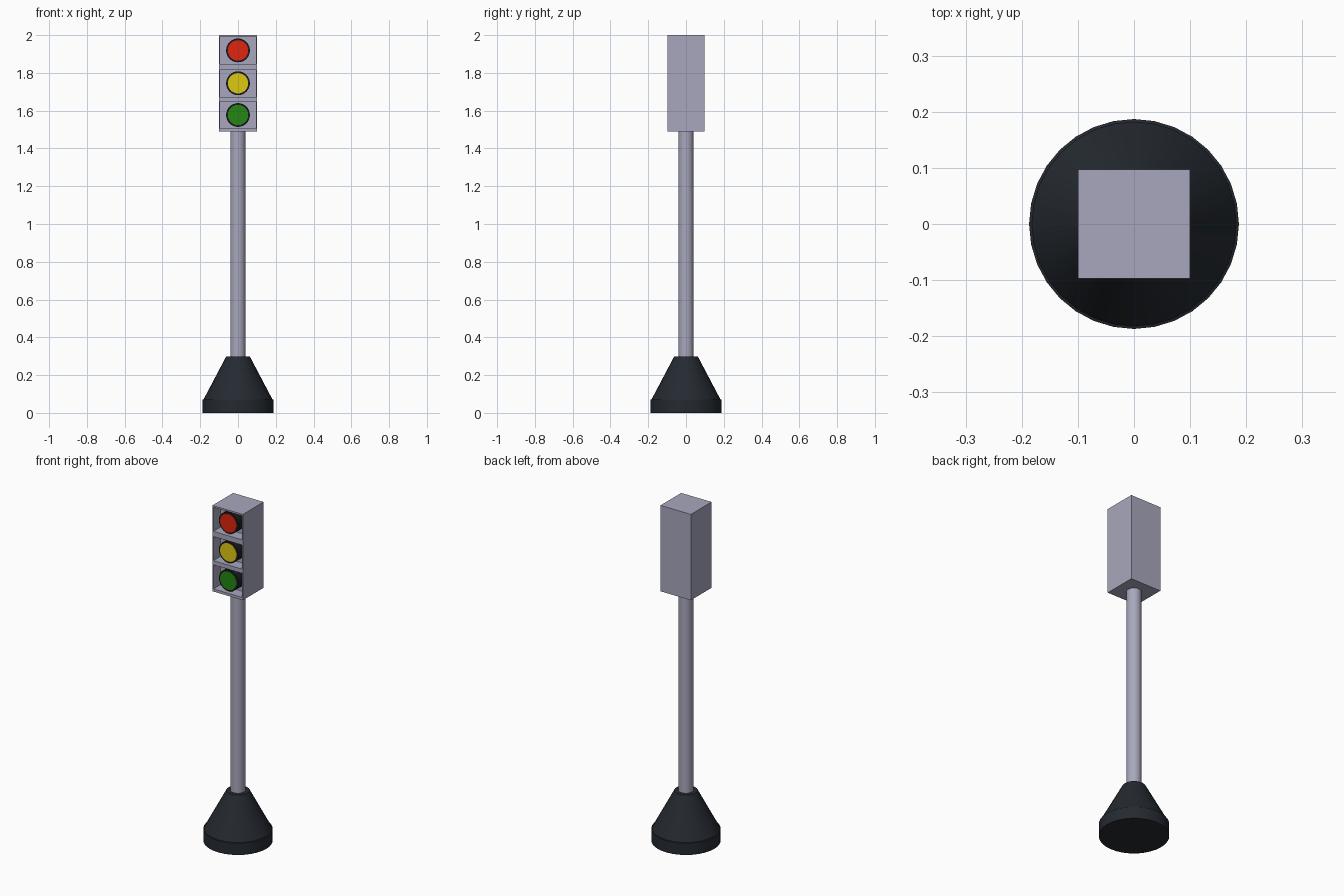
import bpy, bmesh, math
from mathutils import Matrix

if "Cube" in bpy.data.objects:
    bpy.data.objects.remove(bpy.data.objects["Cube"])


def material(name, rgb):
    m = bpy.data.materials.new(name)
    m.diffuse_color = (*rgb, 1)
    m.use_nodes = True
    m.node_tree.nodes["Principled BSDF"].inputs["Base Color"].default_value = m.diffuse_color
    return m


metal = material("pale_metal", (0.39, 0.39, 0.51))
dark = material("dark_base", (0.018, 0.023, 0.03))
rim_dark = material("dark_rim", (0.012, 0.011, 0.015))


def add_object(name, bm, mat, smooth=False):
    bmesh.ops.recalc_face_normals(bm, faces=bm.faces)
    me = bpy.data.meshes.new(name)
    bm.to_mesh(me)
    bm.free()
    me.materials.append(mat)
    ob = bpy.data.objects.new(name, me)
    bpy.context.collection.objects.link(ob)
    if smooth:
        bpy.ops.object.select_all(action='DESELECT')
        ob.select_set(True)
        bpy.context.view_layer.objects.active = ob
        bpy.ops.object.shade_smooth_by_angle(angle=math.radians(25))
    return ob


def lathe(name, profile, mat, sides=32, matrix=Matrix()):
    """Closed solid of revolution from (radius, height) points, capped at both ends."""
    bm = bmesh.new()
    rings = [[bm.verts.new((r * math.cos(math.tau * i / sides),
                            r * math.sin(math.tau * i / sides), z))
              for i in range(sides)] for r, z in profile]
    for a, b in zip(rings, rings[1:]):
        for i in range(sides):
            j = (i + 1) % sides
            bm.faces.new((a[i], a[j], b[j], b[i]))
    bm.faces.new(rings[0][::-1])
    bm.faces.new(rings[-1])
    bm.transform(matrix)
    return add_object(name, bm, mat, True)


# Weighted base and pole
lathe("base", [(0.187, 0), (0.187, 0.07), (0.182, 0.072), (0.063, 0.298)], dark)
lathe("pole", [(0.04, 0.28), (0.04, 1.5)], metal)

# Housing: box with three pockets pushed into the front
lamps = [("red", 1.919, (0.75, 0.018, 0.004)),
         ("yellow", 1.745, (0.72, 0.58, 0.006)),
         ("green", 1.577, (0.018, 0.24, 0.007))]
POCKET, DEPTH, FRONT = 0.0715, 0.065, -0.097
bm = bmesh.new()
bmesh.ops.create_cube(bm, size=1, matrix=Matrix.Translation((0, 0, 1.745))
                      @ Matrix.Diagonal((0.2, 0.194, 0.51, 1)))
cuts = [((0, 0, z + s * POCKET), (0, 0, 1)) for _, z, _ in lamps for s in (-1, 1)]
cuts += [((s * 0.094, 0, 0), (1, 0, 0)) for s in (-1, 1)]
for co, no in cuts:
    bmesh.ops.bisect_plane(bm, geom=bm.verts[:] + bm.edges[:] + bm.faces[:],
                           plane_co=co, plane_no=no)
bm.normal_update()
pockets = []
for f in bm.faces:
    c = f.calc_center_median()
    if f.normal.y < -0.9 and abs(c.x) < 0.01 and any(abs(c.z - z) < 0.01 for _, z, _ in lamps):
        pockets.append(f)
for f in bmesh.ops.extrude_discrete_faces(bm, faces=pockets)["faces"]:
    bmesh.ops.translate(bm, verts=f.verts, vec=(0, DEPTH, 0))
bmesh.ops.dissolve_limit(bm, angle_limit=0.01, verts=bm.verts, edges=bm.edges)
add_object("housing", bm, metal)

# Lamps: dark barrel standing on the pocket floor, coloured lens on its front
for name, z, rgb in lamps:
    facing = Matrix.Translation((0, FRONT + DEPTH, z)) @ Matrix.Rotation(math.pi / 2, 4, 'X')
    lathe(name + "_barrel", [(0.063, -0.002), (0.063, 0.057)], rim_dark, matrix=facing)
    lathe(name + "_lens", [(0.054, 0.05), (0.054, 0.059)], material(name + "_glass", rgb),
          matrix=facing)
